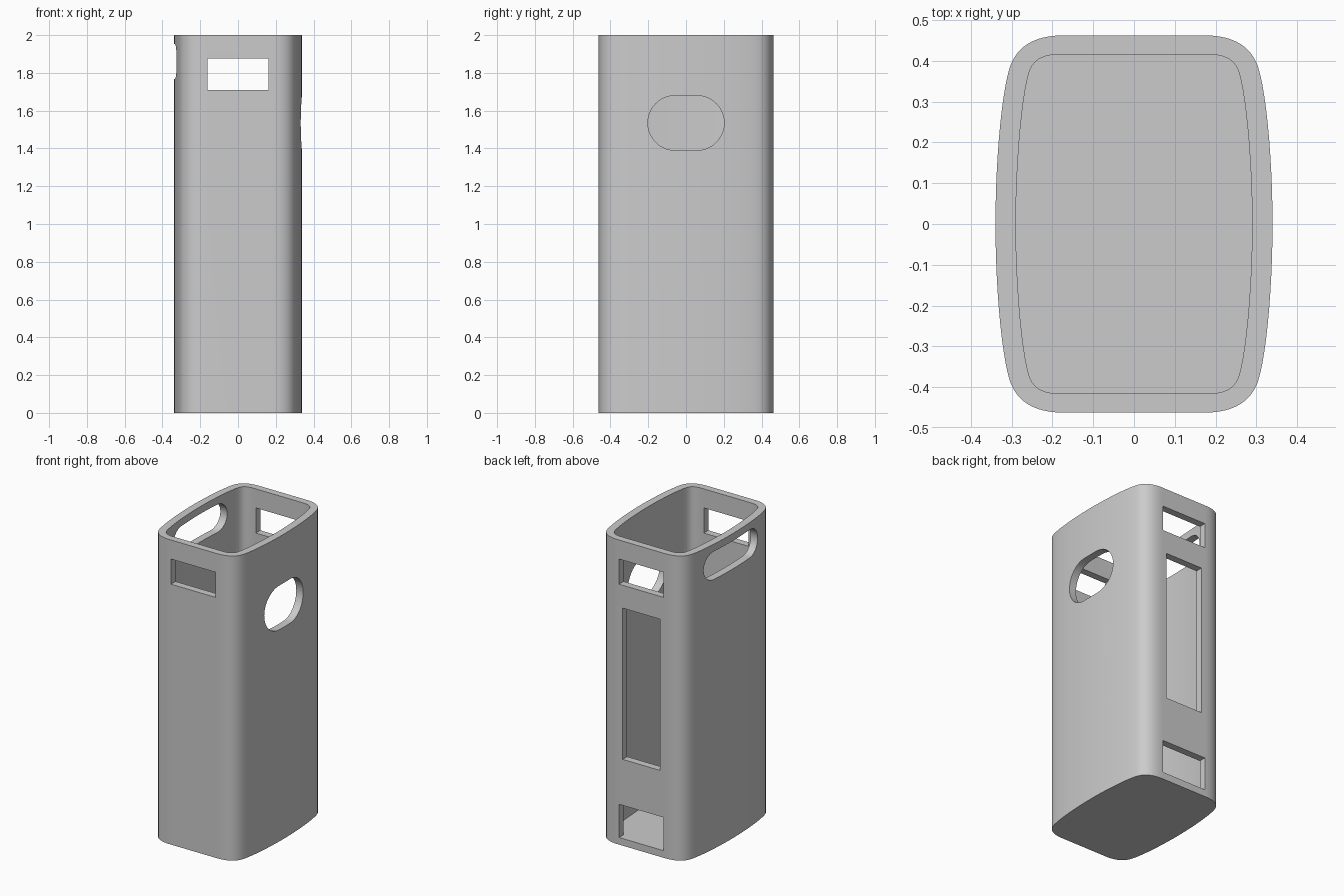
import bpy, bmesh, math
from mathutils import Vector
from mathutils.geometry import interpolate_bezier

cube = bpy.data.objects.get("Cube")
if cube:
    bpy.data.objects.remove(cube, do_unlink=True)

HEIGHT = 2.0
FLOOR = 0.047

grey = bpy.data.materials.new("plain grey")
grey.use_nodes = True
grey.diffuse_color = (0.6, 0.6, 0.6, 1)
grey.node_tree.nodes["Principled BSDF"].inputs["Base Color"].default_value = (0.6, 0.6, 0.6, 1)


def make_prism(name, ring, offset):
    """Close a ring of points and sweep it along offset."""
    bm = bmesh.new()
    face = bm.faces.new([bm.verts.new(p) for p in ring])
    swept = bmesh.ops.extrude_face_region(bm, geom=[face])["geom"]
    bmesh.ops.translate(bm, vec=Vector(offset),
                        verts=[v for v in swept if isinstance(v, bmesh.types.BMVert)])
    bmesh.ops.recalc_face_normals(bm, faces=bm.faces)
    mesh = bpy.data.meshes.new(name)
    bm.to_mesh(mesh)
    bm.free()
    mesh.materials.append(grey)
    obj = bpy.data.objects.new(name, mesh)
    bpy.context.collection.objects.link(obj)
    return obj


def plan_ring(corner, side, z):
    """Mirror a corner curve and a bowed side curve into a full outline."""
    quarter = []
    for curve, count in ((corner, 12), (side, 12)):
        quarter += interpolate_bezier(*[Vector((x, y, z)) for x, y in curve], count)[:-1]
    end = Vector((*side[-1], z))
    half = quarter + [end] + [Vector((p.x, -p.y, z)) for p in reversed(quarter)]
    return half + [Vector((-p.x, p.y, z)) for p in reversed(half)]


def stadium_ring(x, z, half_width, radius):
    """Rounded slot outline facing along x."""
    ring = []
    for side, start in ((1, -math.pi / 2), (-1, math.pi / 2)):
        for i in range(21):
            a = start + math.pi * i / 20
            ring.append((x, side * (half_width - radius) + radius * math.cos(a),
                         z + radius * math.sin(a)))
    return ring


def window_ring(y, half_width, low, high):
    return [(-half_width, y, low), (half_width, y, low),
            (half_width, y, high), (-half_width, y, high)]


# Outer shell and the hollow inside it
shell = make_prism("case_shell", plan_ring(
    [(0.17, 0.463), (0.24, 0.463), (0.283, 0.44), (0.303, 0.39)],
    [(0.303, 0.39), (0.327, 0.32), (0.34, 0.14), (0.34, 0)], 0), (0, 0, HEIGHT))

cutters = [
    make_prism("hollow_cutter", plan_ring(
        [(0.18, 0.416), (0.235, 0.416), (0.25, 0.395), (0.258, 0.37)],
        [(0.258, 0.37), (0.276, 0.31), (0.29, 0.14), (0.29, 0)], FLOOR), (0, 0, HEIGHT)),
    # Upper window goes through front and back
    make_prism("upper_window_cutter", window_ring(-0.6, 0.162, 1.71, 1.875), (0, 1.2, 0)),
    # Back openings
    make_prism("tall_window_cutter", window_ring(0.3, 0.136, 0.567, 1.56), (0, 0.3, 0)),
    make_prism("lower_window_cutter", window_ring(0.3, 0.162, FLOOR, 0.265), (0, 0.3, 0)),
    # Side openings
    make_prism("oval_opening_cutter", stadium_ring(0.15, 1.535, 0.202, 0.145), (0.3, 0, 0)),
    make_prism("long_slot_cutter", stadium_ring(-0.45, 1.86, 0.28, 0.092), (0.3, 0, 0)),
]

bpy.ops.object.select_all(action='DESELECT')
bpy.context.view_layer.objects.active = shell
shell.select_set(True)
for cutter in cutters:
    cutter.hide_render = True
    mod = shell.modifiers.new(cutter.name, 'BOOLEAN')
    mod.operation = 'DIFFERENCE'
    mod.solver = 'EXACT'
    mod.object = cutter
    bpy.ops.object.modifier_apply(modifier=mod.name)
    bpy.data.objects.remove(cutter, do_unlink=True)

bpy.ops.object.shade_smooth_by_angle(angle=math.radians(30))
